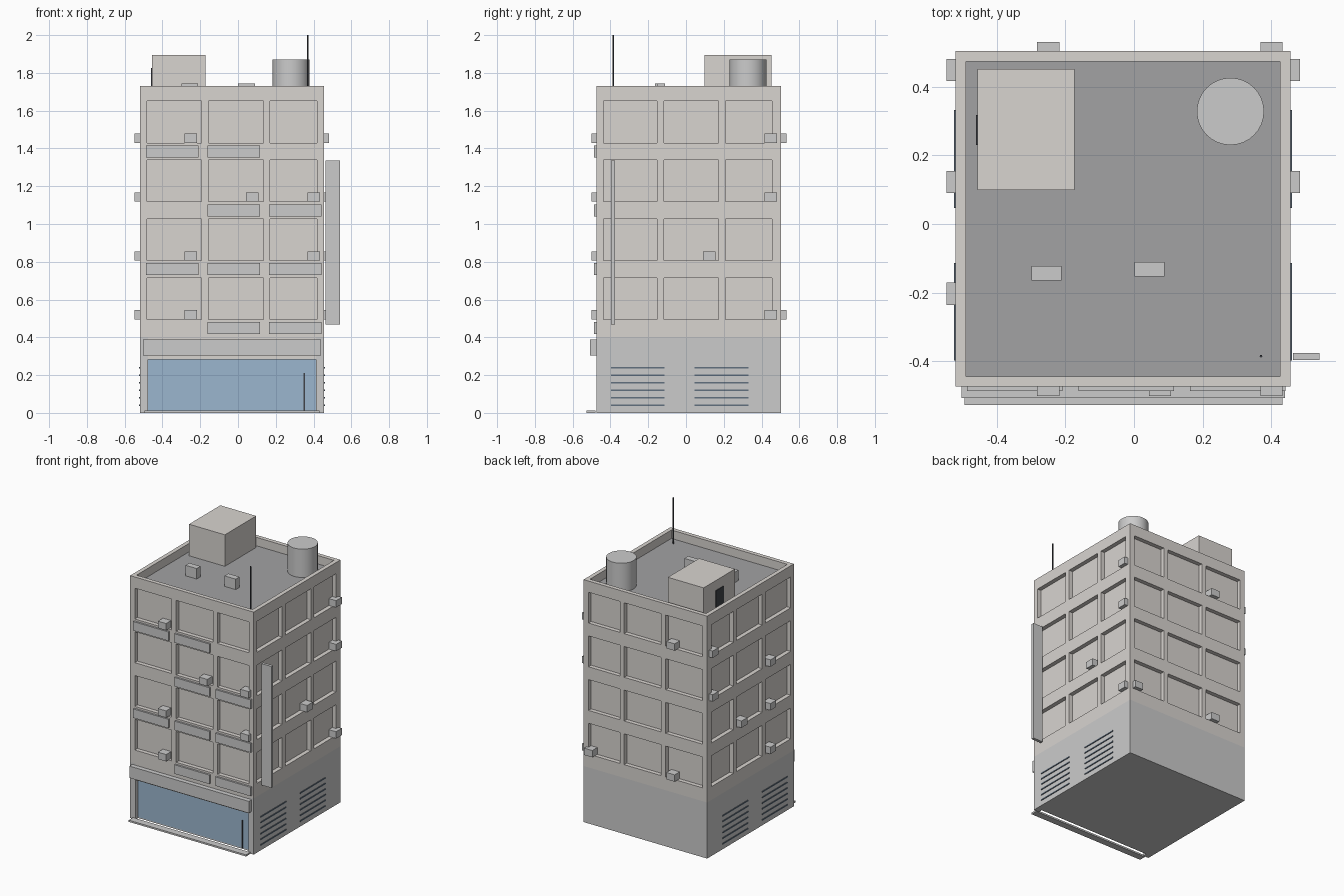
import bpy, bmesh, math

if "Cube" in bpy.data.objects:
    bpy.data.objects.remove(bpy.data.objects["Cube"])


def mat(name, r, g, b):
    m = bpy.data.materials.new(name)
    m.diffuse_color = (r, g, b, 1)
    m.use_nodes = True
    m.node_tree.nodes["Principled BSDF"].inputs["Base Color"].default_value = m.diffuse_color
    return m


WALL = mat("warm_wall", 0.69, 0.66, 0.63)
ROOF = mat("roof_grey", 0.36, 0.36, 0.37)
GLASS = mat("shop_glass", 0.33, 0.47, 0.62)
DARK = mat("dark_metal", 0.05, 0.055, 0.065)
SLATE = mat("slat_blue", 0.12, 0.16, 0.21)


def boxes(name, items, m=None):
    """One object from boxes given as (x0, x1, y0, y1, z0, z1)."""
    bm = bmesh.new()
    for x0, x1, y0, y1, z0, z1 in items:
        vs = bmesh.ops.create_cube(bm, size=1)["verts"]
        for v in vs:
            v.co.x = x1 if v.co.x > 0 else x0
            v.co.y = y1 if v.co.y > 0 else y0
            v.co.z = z1 if v.co.z > 0 else z0
    me = bpy.data.meshes.new(name)
    bm.to_mesh(me)
    bm.free()
    ob = bpy.data.objects.new(name, me)
    bpy.context.collection.objects.link(ob)
    if m:
        me.materials.append(m)
    return ob


def cylinder(name, x, y, z0, z1, r, n, m=None):
    bpy.ops.mesh.primitive_cylinder_add(vertices=n, radius=r, depth=z1 - z0,
                                        location=(x, y, (z0 + z1) / 2))
    ob = bpy.context.object
    ob.name = name
    if m:
        ob.data.materials.append(m)
    bpy.ops.object.shade_smooth_by_angle(angle=math.radians(40))


# Main dimensions
X0, X1, Y0, Y1 = -0.52, 0.456, -0.474, 0.504
T, BASE, TOP, ROOFZ = 0.03, 0.40, 1.73, 1.67
SILLS = [0.495 + 0.3117 * i for i in range(4)]
WIN_H = 0.22

# Upper core, whose sides show as the recessed window panels
boxes("upper_core", [(X0 + T, X1 - T, Y0 + T, Y1 - T, BASE, ROOFZ - 0.01)], WALL)
boxes("roof_deck", [(X0 + T, X1 - T, Y0 + T, Y1 - T, ROOFZ - 0.01, ROOFZ)], ROOF)


def ring(z0, z1):
    return [(X0, X1, Y0, Y0 + T, z0, z1), (X0, X1, Y1 - T, Y1, z0, z1),
            (X0, X0 + T, Y0 + T, Y1 - T, z0, z1),
            (X1 - T, X1, Y0 + T, Y1 - T, z0, z1)]


# Floor bands, the last one forming the parapet
edges = [BASE] + [e for s in SILLS for e in (s, s + WIN_H)] + [TOP]
bands = []
for i in range(0, len(edges), 2):
    bands += ring(edges[i], edges[i + 1])
boxes("floor_bands", bands, WALL)

# Piers between windows on all four faces
x_piers = [(X0, -0.483), (-0.193, -0.156), (0.135, 0.169), (0.417, X1)]
y_piers = [(Y0 + T, -0.438), (-0.153, -0.116), (0.171, 0.208), (0.456, Y1 - T)]
piers = []
for s in SILLS:
    z = (s, s + WIN_H)
    for a, b in x_piers:
        piers += [(a, b, Y0, Y0 + T, *z), (a, b, Y1 - T, Y1, *z)]
    for a, b in y_piers:
        piers += [(X0, X0 + T, a, b, *z), (X1 - T, X1, a, b, *z)]
boxes("window_piers", piers, WALL)

# Ground storey with a recessed shop front
boxes("ground_storey", [(X0, X1, Y0 + T, Y1, 0, BASE),
                        (X0, -0.477, Y0, Y0 + T, 0, BASE),
                        (0.414, X1, Y0, Y0 + T, 0, BASE)])
boxes("shop_lintel", [(-0.477, 0.414, Y0, Y0 + T, 0.283, BASE)], WALL)
boxes("shop_glass", [(-0.477, 0.414, Y0 + T - 0.005, Y0 + T, 0.01, 0.283)], GLASS)
boxes("door_handle", [(0.347, 0.355, -0.455, -0.449, 0.012, 0.21)], DARK)
boxes("shop_step", [(-0.494, 0.432, -0.527, -0.478, 0, 0.012)])
boxes("shop_fascia", [(-0.502, 0.44, -0.507, -0.474, 0.304, 0.388)])

# Louvre slats on both sides of the ground storey
slats = []
for a, b in ((-0.398, -0.113), (0.046, 0.332)):
    for i in range(6):
        z = 0.04 + 0.04 * i
        for xa, xb in ((X0 - 0.005, X0), (X1, X1 + 0.005)):
            slats.append((xa, xb, a, b, z - 0.004, z + 0.004))
boxes("louvre_slats", slats, SLATE)

# Flat panels under the front windows: (floor, columns)
panels = []
for floor, cols in ((0, (1, 2)), (1, (0, 1, 2)), (2, (1, 2)), (3, (0, 1))):
    for c in cols:
        x, z = -0.487 + 0.325 * c, SILLS[floor] - 0.078
        panels.append((x, x + 0.278, -0.487, Y0, z, z + 0.064))
boxes("front_panels", panels)

# Cooling units on window sills: (floor, column)
D = 0.027
units = []
for f, c in ((0, 0), (1, 0), (1, 2), (2, 1), (2, 2), (3, 0)):
    x = -0.282 + 0.325 * c
    units.append((x, x + 0.065, Y0 - D, Y0 + T, SILLS[f], SILLS[f] + 0.049))
for f, c in ((0, 0), (0, 2), (3, 0)):
    x = -0.282 + 0.325 * c
    units.append((x, x + 0.065, Y1 - T, Y1 + D, SILLS[f], SILLS[f] + 0.049))
for f, c in ((0, 2), (1, 1), (2, 2), (3, 2)):
    y = -0.236 + 0.326 * c
    units.append((X1 - T, X1 + D, y, y + 0.065, SILLS[f], SILLS[f] + 0.049))
for f, c in ((0, 0), (1, 0), (1, 1), (2, 0), (2, 2), (3, 2)):
    y = -0.236 + 0.326 * c
    units.append((X0 - D, X0 + T, y, y + 0.065, SILLS[f], SILLS[f] + 0.049))
boxes("cooling_units", units)

# Vertical blade sign on the right side
boxes("blade_sign", [(0.463, 0.541, -0.396, -0.376, 0.468, 1.335)])

# Roof equipment
boxes("stair_house", [(-0.456, -0.173, 0.099, 0.452, ROOFZ, 1.895)], WALL)
boxes("stair_door", [(-0.461, -0.456, 0.23, 0.318, ROOFZ, 1.825)], DARK)
boxes("roof_vents", [(-0.299, -0.211, -0.165, -0.122, ROOFZ, 1.745),
                     (0.001, 0.089, -0.153, -0.11, ROOFZ, 1.745)])
cylinder("water_tank", 0.281, 0.328, ROOFZ, 1.872, 0.098, 32)
cylinder("antenna", 0.37, -0.385, ROOFZ, 2.0, 0.004, 8, DARK)
